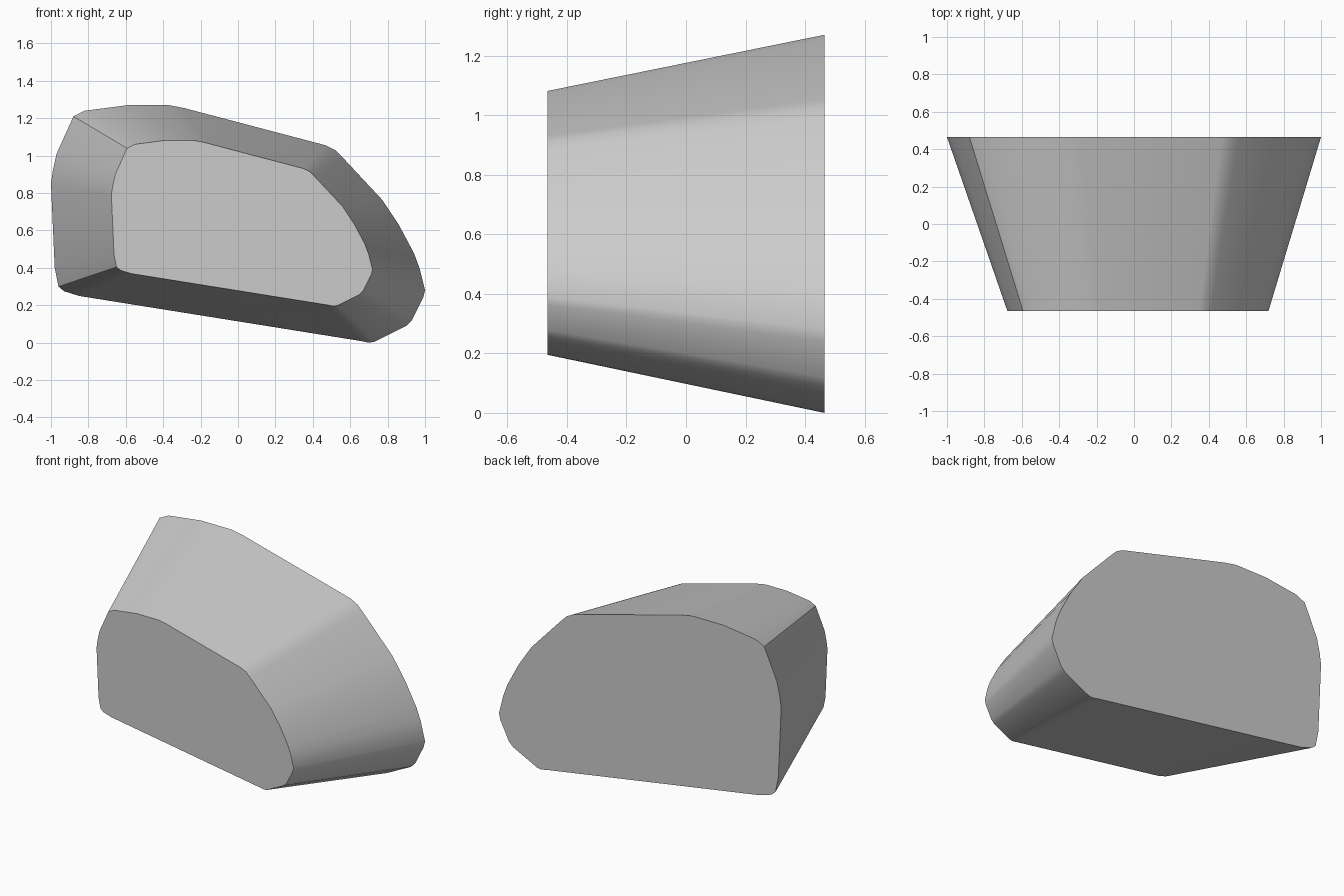
import bpy, bmesh, math

if "Cube" in bpy.data.objects:
    bpy.data.objects.remove(bpy.data.objects["Cube"])

# Outline of the large rear face (x, z)
outline = [
    (-0.88, 1.21), (-0.82, 1.24), (-0.59, 1.27), (-0.37, 1.27), (-0.29, 1.255),
    (0.47, 1.055), (0.52, 1.03), (0.56, 0.99), (0.77, 0.765), (0.86, 0.63),
    (0.94, 0.48), (0.97, 0.40), (1.0, 0.28), (0.99, 0.24), (0.93, 0.12),
    (0.90, 0.09), (0.73, 0.005), (0.70, 0.0), (0.65, 0.01), (-0.85, 0.25),
    (-0.93, 0.275), (-0.96, 0.30), (-0.98, 0.40), (-1.0, 0.85),
    (-0.99, 0.92), (-0.97, 1.01),
]
HALF_DEPTH = 0.465
SCALE, SHIFT_X, SHIFT_Z = 0.698, 0.021, 0.195   # rear face to front face

# Tapered block: rear outline lofted to its smaller copy in front
bm = bmesh.new()
rear = [bm.verts.new((x, HALF_DEPTH, z)) for x, z in outline]
front = [bm.verts.new((x * SCALE + SHIFT_X, -HALF_DEPTH, z * SCALE + SHIFT_Z))
         for x, z in outline]
bm.faces.new(rear)
bm.faces.new(front)
n = len(outline)
for i in range(n):
    j = (i + 1) % n
    bm.faces.new((rear[i], rear[j], front[j], front[i]))
bmesh.ops.recalc_face_normals(bm, faces=bm.faces)
mesh = bpy.data.meshes.new("tapered_block")
bm.to_mesh(mesh)
bm.free()

block = bpy.data.objects.new("tapered_block", mesh)
bpy.context.collection.objects.link(block)

# Plain grey surface
grey = bpy.data.materials.new("light_grey")
grey.diffuse_color = (0.6, 0.6, 0.6, 1)
grey.use_nodes = True
grey.node_tree.nodes["Principled BSDF"].inputs["Base Color"].default_value = grey.diffuse_color
mesh.materials.append(grey)

# Smooth side wall, crisp end faces
bpy.context.view_layer.objects.active = block
block.select_set(True)
bpy.ops.object.shade_smooth_by_angle(angle=math.radians(35))
